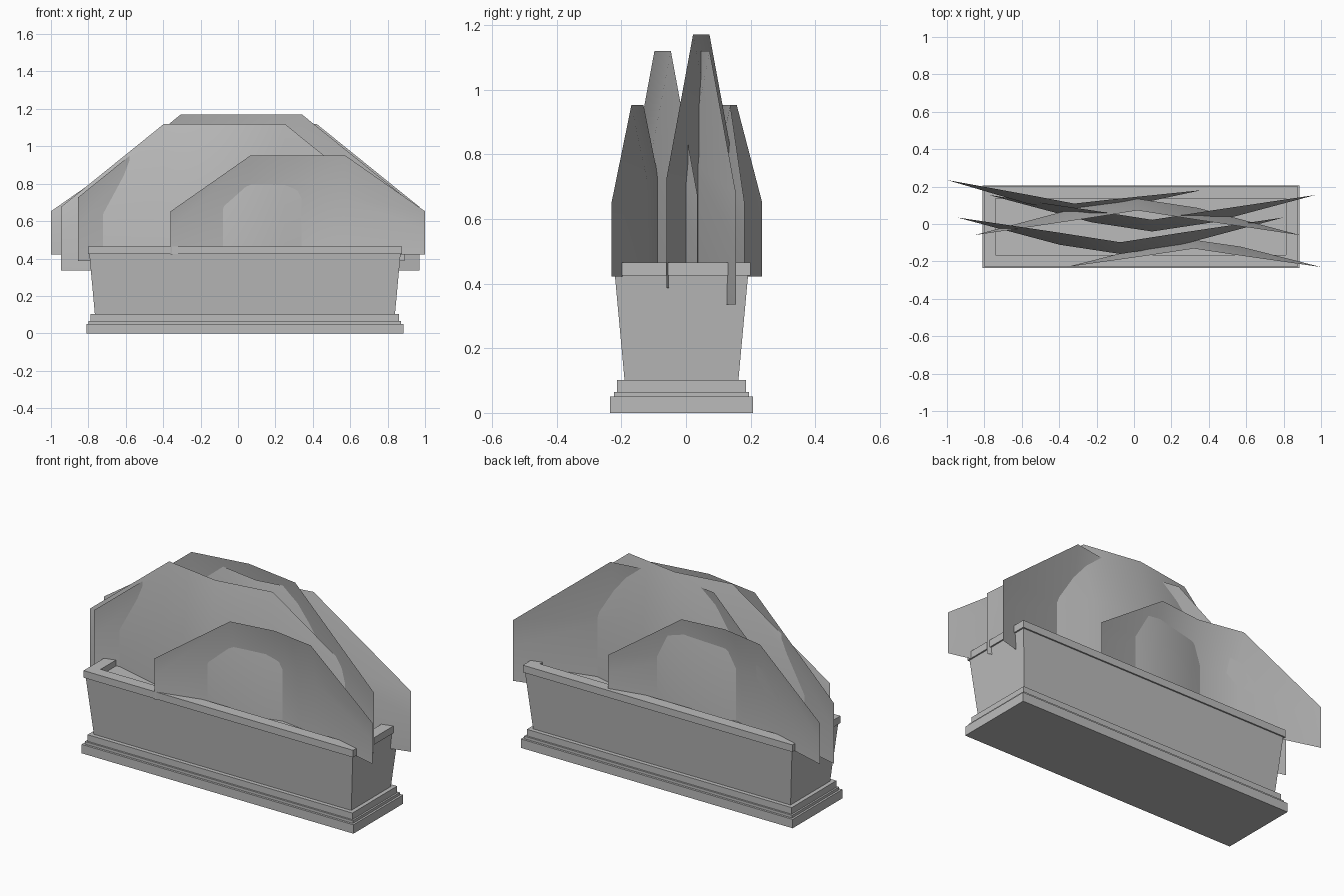
import bpy
import bmesh
import math

old = bpy.data.objects.get("Cube")
if old:
    bpy.data.objects.remove(old, do_unlink=True)

grey = bpy.data.materials.new("plain grey")
grey.use_nodes = True
tone = (0.5, 0.5, 0.5, 1.0)
grey.diffuse_color = tone
grey.node_tree.nodes["Principled BSDF"].inputs["Base Color"].default_value = tone

# Shared centre and half size of the planter footprint
CX, CY, HX, HY = 0.037, -0.014, 0.847, 0.221


def finish(name, bm):
    mesh = bpy.data.meshes.new(name)
    bm.to_mesh(mesh)
    bm.free()
    mesh.materials.append(grey)
    obj = bpy.data.objects.new(name, mesh)
    bpy.context.collection.objects.link(obj)
    return obj


def rect_loft(name, rings, cap_start=True, cap_end=True):
    """Loft rectangles given as (inset from the footprint, height)."""
    bm = bmesh.new()
    loops = []
    for inset, z in rings:
        hx, hy = HX - inset, HY - inset
        loops.append([bm.verts.new((CX + sx * hx, CY + sy * hy, z))
                      for sx, sy in ((-1, -1), (1, -1), (1, 1), (-1, 1))])
    for a, b in zip(loops, loops[1:]):
        for i in range(4):
            j = (i + 1) % 4
            bm.faces.new((a[i], a[j], b[j], b[i]))
    if cap_start:
        bm.faces.new(loops[0][::-1])
    if cap_end:
        bm.faces.new(loops[-1])
    bmesh.ops.recalc_face_normals(bm, faces=bm.faces)
    return finish(name, bm)


# Planter: stepped plinth, flared body, hollow rim and soil
rect_loft("plinth", [(0, 0), (0, 0.05), (0.012, 0.05), (0.012, 0.065),
                     (0.022, 0.065), (0.022, 0.102), (0.04, 0.102)])
rect_loft("body", [(0.045, 0.1), (0.015, 0.425)])
rect_loft("rim", [(0.07, 0.425), (0.007, 0.425), (0.007, 0.465),
                  (0.07, 0.465), (0.07, 0.425)], False, False)
rect_loft("soil", [(0.07, 0.42), (0.07, 0.432)])

# Leaf sheet columns: side position, then (bulge, height) from bottom to top
END = [(0, 0), (0, 0.25), (0, 0.435)]
SHOULDER = [(0.75, 0), (0.75, 0.57), (0.42, 1)]
MIDDLE = [(1, 0), (1, 0.57), (0.68, 1)]
COLUMNS = [(-0.5, END), (-0.185, SHOULDER), (0, MIDDLE),
           (0.185, SHOULDER), (0.5, END)]


def leaf_sheet(name, x, y, z, width, height, bulge, turn=0):
    bm = bmesh.new()
    grid = []
    for u, column in COLUMNS:
        px = u * width
        grid.append([bm.verts.new((x + px, y + b * bulge + px * math.tan(turn),
                                   z + h * height)) for b, h in column])
    for a, b in zip(grid, grid[1:]):
        for i in range(2):
            bm.faces.new((a[i], b[i], b[i + 1], a[i + 1]))
    for face in bm.faces:
        face.smooth = True
    return finish(name, bm)


small = (1.36, 0.53)
large = (1.745, 0.785)
leaf_sheet("front_leaves", 0.32, -0.23, 0.422, *small, 0.145)
leaf_sheet("back_leaves", -0.32, 0.208, 0.422, *small, -0.145, math.radians(-2.3))
leaf_sheet("front_tall_leaves", -0.073, 0.035, 0.335, *large, -0.195)
leaf_sheet("middle_tall_leaves", 0.018, -0.06, 0.386, *large, 0.195)
leaf_sheet("back_tall_leaves", 0.097, 0.155, 0.335, *large, -0.195)
